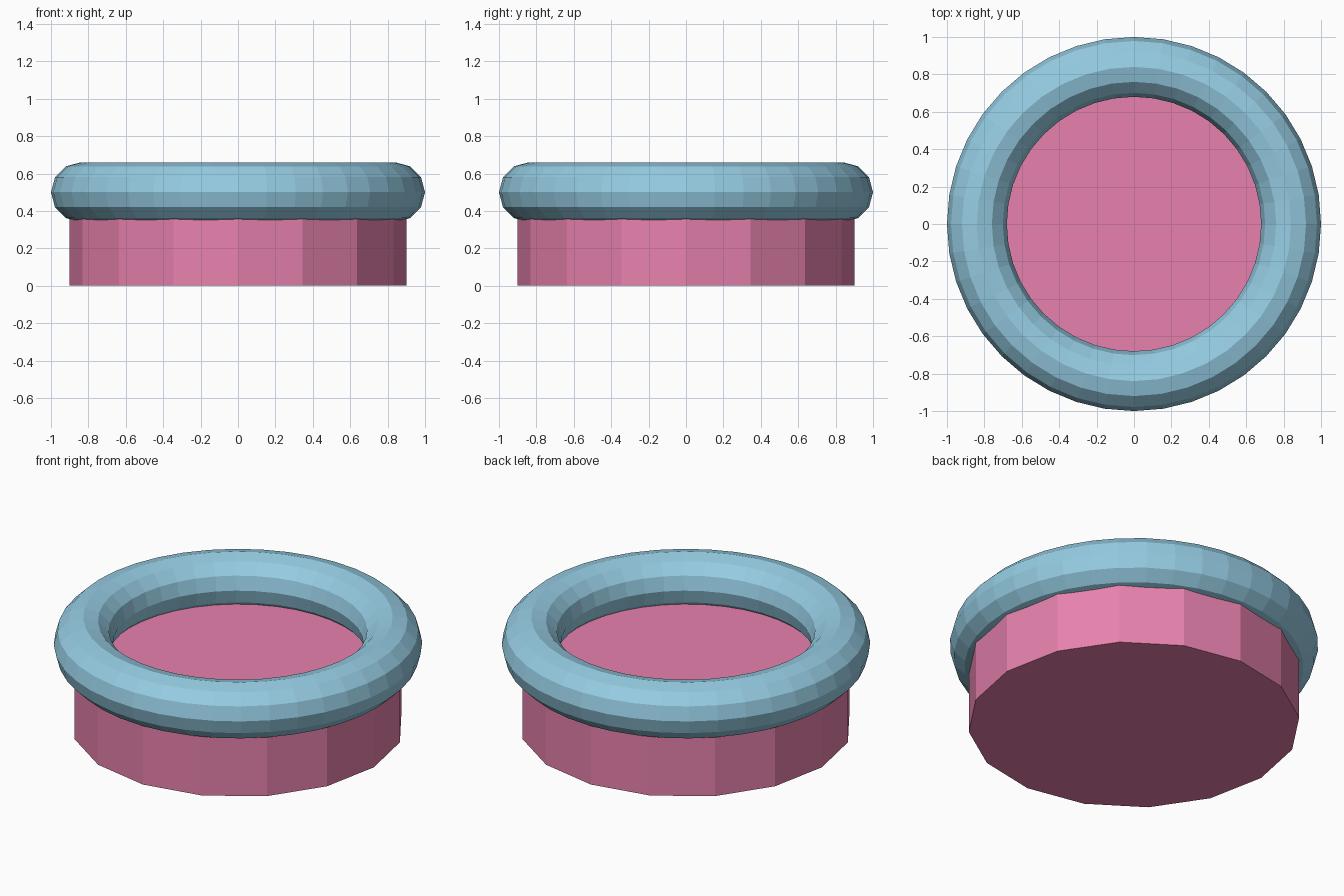
import bpy

if "Cube" in bpy.data.objects:
    bpy.data.objects.remove(bpy.data.objects["Cube"])


def colour(obj, name, rgb):
    mat = bpy.data.materials.new(name)
    mat.diffuse_color = (*rgb, 1.0)
    mat.use_nodes = True
    mat.node_tree.nodes["Principled BSDF"].inputs["Base Color"].default_value = mat.diffuse_color
    obj.data.materials.append(mat)


# 16-sided base drum, its top recessed inside the ring
bpy.ops.mesh.primitive_cylinder_add(vertices=16, radius=0.9, depth=0.4, location=(0, 0, 0.2))
base = bpy.context.object
base.name = "base_drum"
colour(base, "pink", (0.80, 0.22, 0.42))

# Faceted rim ring resting on the drum
bpy.ops.mesh.primitive_torus_add(major_segments=40, minor_segments=12,
                                 major_radius=0.84, minor_radius=0.16,
                                 location=(0, 0, 0.5))
rim = bpy.context.object
rim.name = "rim_ring"
colour(rim, "light_blue", (0.30, 0.60, 0.76))

# Flat facets throughout
for obj in (base, rim):
    for poly in obj.data.polygons:
        poly.use_smooth = False
